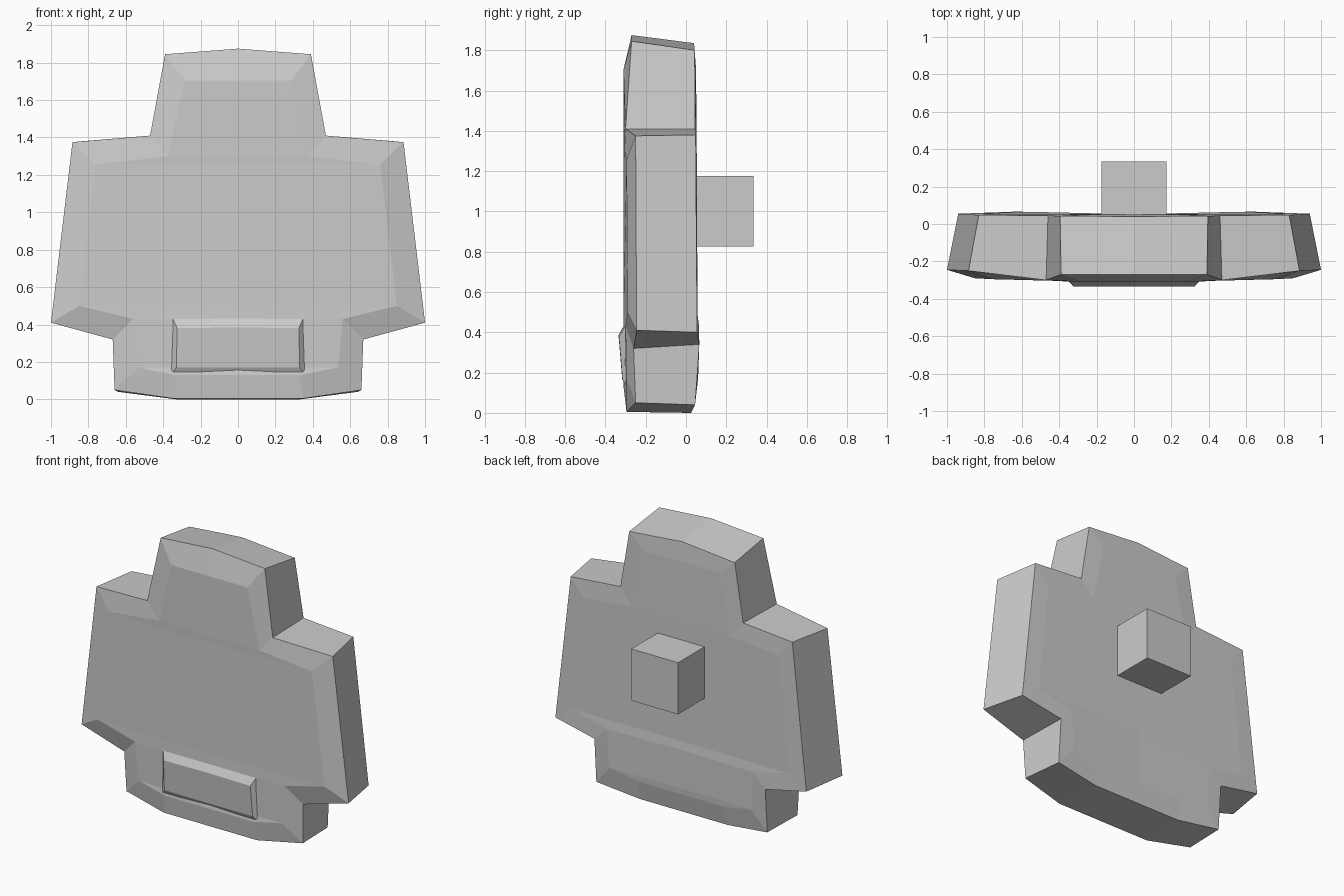
import bpy, bmesh

if "Cube" in bpy.data.objects:
    bpy.data.objects.remove(bpy.data.objects["Cube"])


def make_object(name, bm, mirror=False):
    bmesh.ops.recalc_face_normals(bm, faces=bm.faces)
    mesh = bpy.data.meshes.new(name)
    bm.to_mesh(mesh)
    bm.free()
    obj = bpy.data.objects.new(name, mesh)
    bpy.context.collection.objects.link(obj)
    if mirror:
        mod = obj.modifiers.new("Mirror", 'MIRROR')
        mod.use_clip = True
    return obj


def cap(bm, loop, centre_y):
    """Close a half outline towards the x = 0 plane, row by row."""
    mids = [bm.verts.new((0, centre_y, v.co.z)) for v in loop[2:-2]]
    mids = [loop[0]] + mids + [loop[-1]]
    rows = loop[1:-1]
    for i in range(len(rows) - 1):
        bm.faces.new((rows[i], rows[i + 1], mids[i + 1], mids[i]))


def half_shell(name, rings, front_y, back_y=None):
    """Bridge half outlines (top centre to bottom centre), then cap and mirror."""
    bm = bmesh.new()
    loops = [[bm.verts.new(p) for p in ring] for ring in rings]
    for a, b in zip(loops, loops[1:]):
        for i in range(len(a) - 1):
            bm.faces.new((a[i], a[i + 1], b[i + 1], b[i]))
    cap(bm, loops[0], front_y)
    if back_y is not None:
        cap(bm, loops[-1], back_y)
    return make_object(name, bm, mirror=True)


# Body: front inset, front rim, back rim, back inset
front_inset = [(0, -.31, 1.705), (.285, -.31, 1.705), (.375, -.305, 1.30),
               (.76, -.295, 1.255), (.85, -.29, .50), (.56, -.30, .43),
               (.535, -.295, .17), (.33, -.31, .13), (0, -.31, .13)]
front_rim = [(0, -.27, 1.875), (.39, -.27, 1.845), (.47, -.30, 1.41),
             (.885, -.25, 1.375), (1.0, -.245, .41), (.67, -.26, .32),
             (.66, -.25, .05), (.35, -.295, .005), (0, -.295, .005)]
back_rim = [(0, .04, 1.835), (.395, .043, 1.80), (.46, .045, 1.41),
            (.83, .048, 1.38), (.94, .055, .40), (.64, .066, .34),
            (.64, .045, .04), (.33, .025, 0), (0, .025, 0)]
back_inset = [(0, .05, 1.705), (.285, .05, 1.70), (.37, .053, 1.30),
              (.73, .054, 1.265), (.81, .057, .49), (.55, .065, .43),
              (.53, .06, .17), (.32, .052, .13), (0, .052, .13)]
half_shell("body", [front_inset, front_rim, back_rim, back_inset], -.31, .052)

# Raised panel low on the front, its back edge sunk into the body
panel_face = [(0, -.335, .385), (.325, -.333, .38), (.33, -.316, .17), (0, -.317, .17)]
panel_rim = [(0, -.305, .442), (.348, -.303, .43), (.36, -.295, .128), (0, -.295, .128)]
panel_root = [(x, -.26, z) for x, y, z in panel_rim]
half_shell("front_panel", [panel_face, panel_rim, panel_root], -.335)

# Square peg on the back
bm = bmesh.new()
bmesh.ops.create_cube(bm, size=.35)
bmesh.ops.translate(bm, verts=bm.verts, vec=(0, .16, 1.0))
make_object("back_peg", bm)
